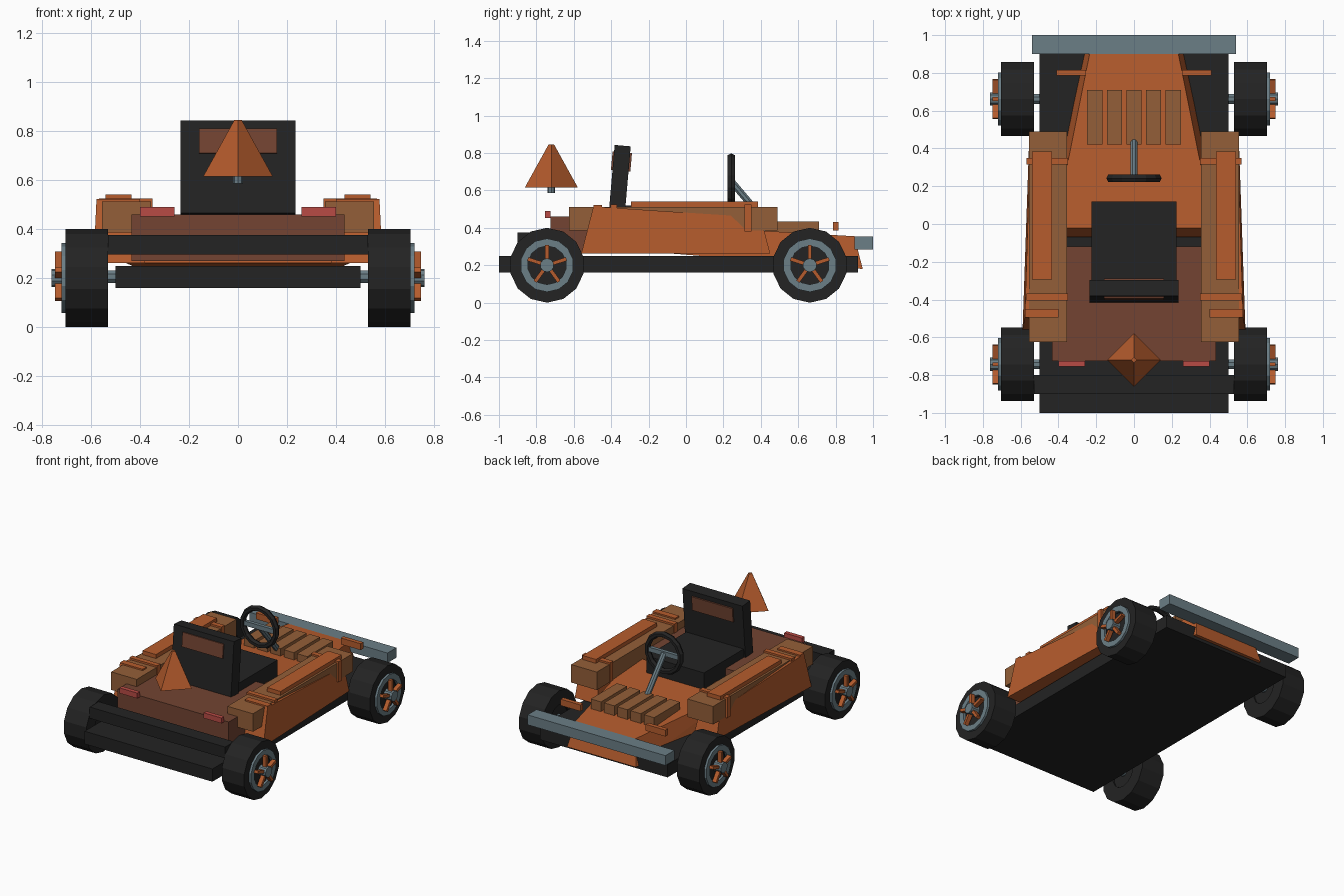
import bpy, bmesh, math
from mathutils import Matrix, Vector

if "Cube" in bpy.data.objects:
    bpy.data.objects.remove(bpy.data.objects["Cube"])


def material(name, hexcode):
    m = bpy.data.materials.new(name)
    rgb = [int(hexcode[i:i + 2], 16) / 255 for i in (0, 2, 4)]
    m.diffuse_color = [c / 12.92 if c <= 0.04045 else ((c + 0.055) / 1.055) ** 2.4 for c in rgb] + [1]
    m.use_nodes = True
    m.node_tree.nodes["Principled BSDF"].inputs["Base Color"].default_value = m.diffuse_color
    return m


ORANGE = material("orange paint", "B65C2D")
TAN = material("tan panel", "945F38")
BROWN = material("brown panel", "734432")
BLACK = material("black rubber", "232323")
GRAY = material("steel gray", "6B7E86")
RED = material("light red", "B94B45")


def finish(name, bm, mat):
    bmesh.ops.recalc_face_normals(bm, faces=bm.faces)
    me = bpy.data.meshes.new(name)
    bm.to_mesh(me)
    bm.free()
    me.materials.append(mat)
    ob = bpy.data.objects.new(name, me)
    bpy.context.collection.objects.link(ob)
    return ob


def box(name, x, y, z, mat, rot=None):
    """Box from three (low, high) ranges, optionally turned about its centre."""
    bm = bmesh.new()
    bmesh.ops.create_cube(bm, size=1)
    size = Vector((x[1] - x[0], y[1] - y[0], z[1] - z[0]))
    mid = Vector((x[0] + x[1], y[0] + y[1], z[0] + z[1])) / 2
    bm.transform(Matrix.Translation(mid) @ (rot or Matrix()) @ Matrix.Diagonal(size).to_4x4())
    return finish(name, bm, mat)


def hull(name, points, mat):
    bm = bmesh.new()
    for p in points:
        bm.verts.new(p)
    bmesh.ops.convex_hull(bm, input=bm.verts)
    bmesh.ops.dissolve_limit(bm, angle_limit=0.02, verts=bm.verts, edges=bm.edges)
    return finish(name, bm, mat)


def rod(name, a, b, r1, r2, sides, mat, spin=0.0):
    a, b = Vector(a), Vector(b)
    d = b - a
    bm = bmesh.new()
    bmesh.ops.create_cone(bm, cap_ends=True, segments=sides, radius1=r1, radius2=r2, depth=d.length)
    bm.transform(Matrix.Translation((a + b) / 2) @ d.to_track_quat('Z', 'Y').to_matrix().to_4x4()
                 @ Matrix.Rotation(spin, 4, 'Z'))
    return finish(name, bm, mat)


def ring(name, profile, centre, axis, segs, mat):
    """Revolve a closed (radius, offset) profile about the x or y axis."""
    bm = bmesh.new()
    rows = []
    for i in range(segs):
        t = 2 * math.pi * i / segs
        c, s = math.cos(t), math.sin(t)
        rows.append([bm.verts.new(Vector(centre) + Vector(
            (o, r * s, r * c) if axis == 'X' else (r * s, o, r * c))) for r, o in profile])
    n = len(profile)
    for i in range(segs):
        p, q = rows[i], rows[(i + 1) % segs]
        for j in range(n):
            k = (j + 1) % n
            bm.faces.new((p[j], q[j], q[k], p[k]))
    return finish(name, bm, mat)


# Chassis
box("floor_pan", (-.5, .5), (-1, .92), (.16, .25), BLACK)
box("rear_bar", (-.53, .53), (-.9, -.8), (.295, .375), BLACK)
box("front_bumper", (-.54, .54), (.9, 1), (.285, .355), GRAY)
box("rear_body", (-.435, .435), (-.725, -.12), (.27, .46), BROWN)

# Tapered nose
hull("nose", [(s * x, y, z) for s in (-1, 1) for x, y, z in (
    (.46, -.07, .262), (.42, -.02, .41), (.27, .945, .18), (.235, .9, .355))], ORANGE)
for i in range(5):
    cx = (i - 2) * .104
    box("hood_slat", (cx - .04, cx + .04), (.42, .71), (.36, .435), TAN)

# Side pods, panels, straps, lights
for s in (-1, 1):
    def mx(a, b):
        return tuple(sorted((s * a, s * b)))
    box("side_pod", mx(.355, .555), (-.625, .49), (.385, .512), TAN)
    box("pod_rail", mx(.435, .54), (-.295, .385), (.51, .54), ORANGE)
    hull("side_panel", [(s * x, y, z) for x, y, z in (
        (.38, -.56, .262), (.59, -.56, .262), (.38, .45, .262), (.555, .45, .262),
        (.40, -.495, .514), (.578, -.495, .514), (.40, .40, .455), (.55, .40, .455))], ORANGE)
    for y in (.332, -.386):
        box("pod_strap", mx(.35, .568), (y - .018, y + .018), (.38, .525), ORANGE)
    box("panel_cap", mx(.40, .578), (-.495, -.45), (.50, .522), ORANGE)
    box("headlight", mx(.255, .41), (.785, .815), (.385, .43), ORANGE)
    box("tail_light", mx(.26, .4), (-.755, -.725), (.452, .49), RED)

# Seat
tilt = Matrix.Rotation(math.radians(-5), 4, 'X')
box("seat_cushion", (-.225, .225), (-.35, .12), (.40, .52), BLACK)
box("seat_back", (-.235, .235), (-.398, -.312), (.46, .84), BLACK, tilt)
box("headrest_panel", (-.16, .16), (-.397, -.293), (.705, .805), BROWN, tilt)

# Steering
hexagon = [(.13 + .02 * math.cos(k * math.pi / 3), .242 + .023 * math.sin(k * math.pi / 3)) for k in range(6)]
ring("steering_wheel", hexagon, (0, 0, .648), 'Y', 14, BLACK)
box("steering_spoke", (-.12, .12), (.23, .255), (.632, .664), GRAY)
rod("steering_column", (0, .245, .645), (0, .44, .415), .02, .02, 8, GRAY, math.pi / 8)

# Pyramid at the rear
rod("rear_pyramid", (0, -.72, .615), (0, -.72, .845), .142, .015, 4, ORANGE)
rod("pyramid_stub", (0, -.72, .585), (0, -.72, .62), .02, .02, 8, GRAY)

# Axles and wheels
for y in (-.743, .662):
    rod("axle", (-.7, y, .205), (.7, y, .205), .028, .028, 8, GRAY, math.pi / 8)
    for s in (-1, 1):
        c = (0, y, .2)
        ring("tire", [(.2, s * .53), (.2, s * .705), (.1, s * .705), (.1, s * .53)], c, 'X', 14, BLACK)
        rod("wheel_disc", (s * .54, y, .2), (s * .7, y, .2), .11, .11, 14, BLACK)
        ring("rim", [(.143, s * .70), (.143, s * .72), (.103, s * .72), (.103, s * .70)], c, 'X', 14, GRAY)
        for k in range(5):
            turn = Matrix.Rotation(2 * math.pi * k / 5, 4, 'X')
            bm = bmesh.new()
            bmesh.ops.create_cube(bm, size=1)
            bm.transform(Matrix.Translation((s * .733, y, .2)) @ turn @ Matrix.Translation((0, 0, .066))
                         @ Matrix.Diagonal((.03, .02, .085, 1)))
            finish("wheel_spoke", bm, ORANGE)
        rod("hub", (s * .7, y, .2), (s * .762, y, .2), .037, .037, 10, GRAY)
